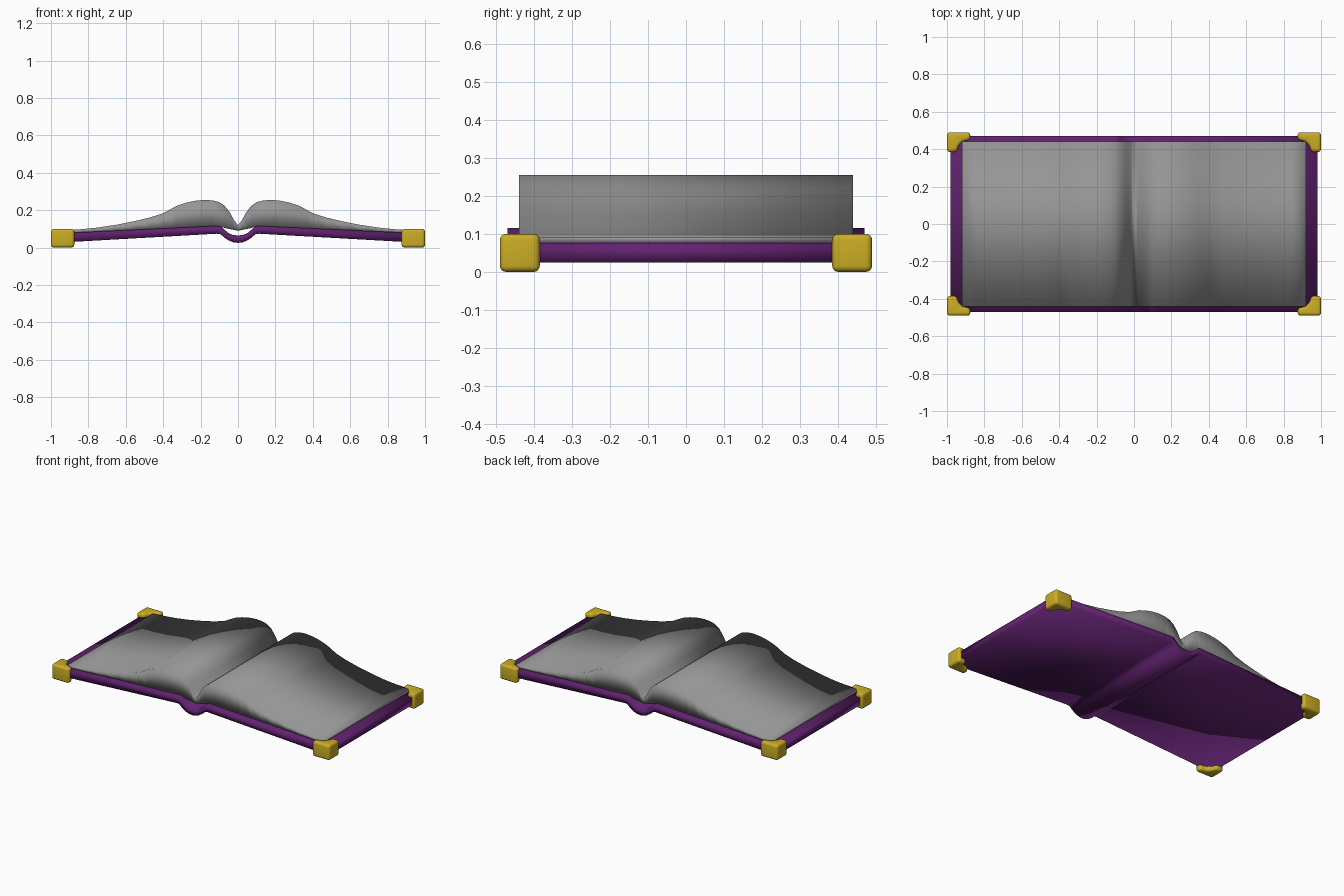
import bpy
import bmesh

default = bpy.data.objects.get("Cube")
if default:
    bpy.data.objects.remove(default, do_unlink=True)


def material(name, rgb):
    mat = bpy.data.materials.new(name)
    mat.use_nodes = True
    color = (*rgb, 1)
    mat.diffuse_color = color
    mat.node_tree.nodes["Principled BSDF"].inputs["Base Color"].default_value = color
    return mat


PURPLE = material("purple_leather", (0.12, 0.016, 0.16))
GREY = material("page_grey", (0.3, 0.3, 0.3))
GOLD = material("gold", (0.6, 0.42, 0.018))


def finish(bm, name, mat):
    bmesh.ops.recalc_face_normals(bm, faces=bm.faces)
    for face in bm.faces:
        face.smooth = True
    mesh = bpy.data.meshes.new(name)
    bm.to_mesh(mesh)
    bm.free()
    mesh.materials.append(mat)
    obj = bpy.data.objects.new(name, mesh)
    bpy.context.collection.objects.link(obj)
    return obj


def slab(name, half, depth, mat):
    """Closed slab from (x, bottom z, top z) columns, mirrored in x, spanning +-depth in y."""
    columns = [(-x, b, t) for x, b, t in reversed(half[1:])] + half
    bm = bmesh.new()
    rings = [[bm.verts.new(p) for p in ((x, -depth, b), (x, depth, b), (x, depth, t), (x, -depth, t))]
             for x, b, t in columns]
    for a, b in zip(rings, rings[1:]):
        for i in range(4):
            j = (i + 1) % 4
            bm.faces.new((a[i], a[j], b[j], b[i]))
    bm.faces.new(rings[0])
    bm.faces.new(rings[-1])
    return finish(bm, name, mat)


# Cover with a hollow rounded spine
slab("cover", [(0, 0.025, 0.065), (0.025, 0.028, 0.067), (0.05, 0.038, 0.077),
               (0.075, 0.055, 0.098), (0.095, 0.073, 0.116), (0.115, 0.074, 0.116),
               (0.98, 0.025, 0.075)], 0.47, PURPLE)


# Page block: arched tops resting on the sloping cover
def cover_top(x):
    return 0.09 + 0.2 * x if x < 0.1 else 0.114 - (x - 0.1) * 0.045


page_tops = [(0, 0.12), (0.02, 0.145), (0.045, 0.19), (0.07, 0.222), (0.1, 0.243),
             (0.135, 0.252), (0.18, 0.255), (0.23, 0.25), (0.28, 0.239), (0.33, 0.222),
             (0.4, 0.184), (0.47, 0.161), (0.55, 0.142), (0.65, 0.122), (0.75, 0.107),
             (0.84, 0.098), (0.92, 0.092)]
slab("pages", [(x, cover_top(x), t) for x, t in page_tops], 0.44, GREY)

# Rounded L-shaped corner guards
outline = [(1, 0.49), (0.875, 0.49), (0.875, 0.45), (0.915, 0.442), (0.938, 0.42),
           (0.948, 0.385), (1, 0.385)]
for side, sx in (("left", 1), ("right", -1)):
    for end, sy in (("front", -1), ("back", 1)):
        bm = bmesh.new()
        base = bm.faces.new([bm.verts.new((x * sx, y * sy, 0)) for x, y in outline])
        top = bmesh.ops.extrude_face_region(bm, geom=[base])["geom"]
        bmesh.ops.translate(bm, vec=(0, 0, 0.1),
                            verts=[v for v in top if isinstance(v, bmesh.types.BMVert)])
        guard = finish(bm, f"{end}_{side}_corner_guard", GOLD)
        bevel = guard.modifiers.new("rounding", "BEVEL")
        bevel.width = 0.018
        bevel.segments = 4
        bevel.limit_method = "ANGLE"
